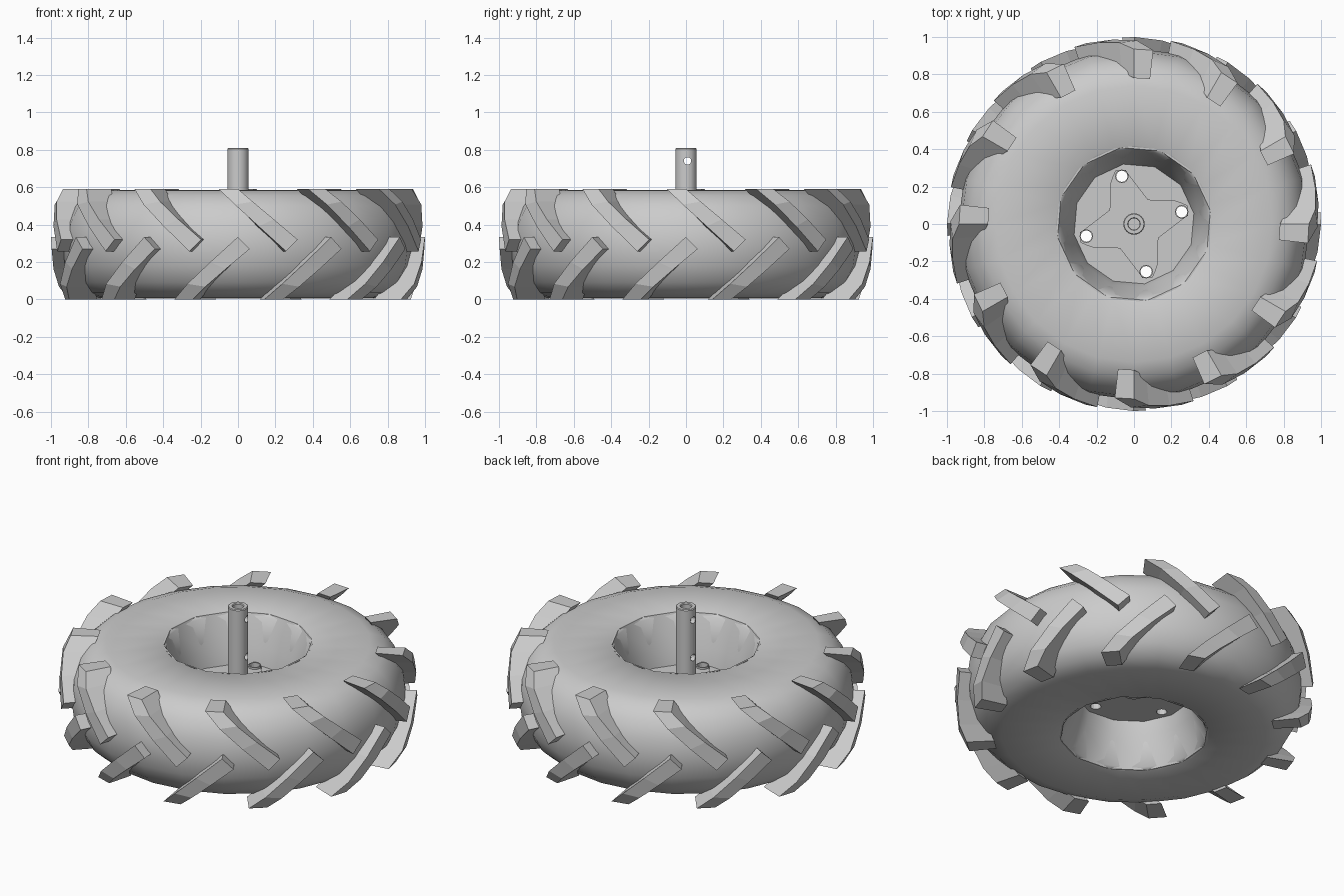
import bpy, bmesh, math
from mathutils import Matrix, Vector

if "Cube" in bpy.data.objects:
    bpy.data.objects.remove(bpy.data.objects["Cube"])

MID = 0.295          # half of the tyre width
TAU = 2 * math.pi


def make_object(name, bm, smooth=None):
    bmesh.ops.recalc_face_normals(bm, faces=bm.faces[:])
    me = bpy.data.meshes.new(name)
    bm.to_mesh(me)
    bm.free()
    ob = bpy.data.objects.new(name, me)
    bpy.context.collection.objects.link(ob)
    if smooth:
        bpy.ops.object.select_all(action='DESELECT')
        ob.select_set(True)
        bpy.context.view_layer.objects.active = ob
        bpy.ops.object.shade_smooth_by_angle(angle=math.radians(smooth))
    return ob


def lathe(name, profile, sides, smooth=None, closed=True, phase=0.0):
    """Revolve (r, z) points around z; closed joins last point to first."""
    bm = bmesh.new()
    rings = []
    for i in range(sides):
        a = TAU * i / sides + phase
        rings.append([bm.verts.new((r * math.cos(a), r * math.sin(a), z)) for r, z in profile])
    n = len(profile)
    for i in range(sides):
        p, q = rings[i], rings[(i + 1) % sides]
        for j in range(n if closed else n - 1):
            k = (j + 1) % n
            bm.faces.new((p[j], q[j], q[k], p[k]))
    bmesh.ops.remove_doubles(bm, verts=bm.verts[:], dist=1e-5)
    bmesh.ops.dissolve_degenerate(bm, edges=bm.edges[:], dist=1e-5)
    return make_object(name, bm, smooth)


def cylinder_into(bm, r, depth, matrix, segs=16):
    bmesh.ops.create_cone(bm, cap_ends=True, segments=segs, radius1=r, radius2=r,
                          depth=depth, matrix=matrix)


def cut(target, cutter):
    m = target.modifiers.new("holes", 'BOOLEAN')
    m.operation = 'DIFFERENCE'
    m.solver = 'EXACT'
    m.object = cutter
    cutter.hide_render = True
    cutter.hide_viewport = True


# Tyre carcass: bulging tread, flat side walls
upper = [(0.40, 0.57), (0.42, 0.585), (0.74, 0.583), (0.82, 0.555), (0.88, 0.50), (0.925, 0.41)]
lower = [(r, 2 * MID - z) for r, z in reversed(upper)]
lathe("tyre", upper + [(0.94, MID)] + lower + [(0.36, 0.15), (0.345, MID), (0.36, 0.44)], 24, 50)

# Tread lugs: slanted bars, mirrored on the lower half and shifted half a step
def lerp_table(z, table):
    for (z0, v0), (z1, v1) in zip(table, table[1:]):
        if z <= z1:
            return v0 + (v1 - v0) * (z - z0) / (z1 - z0)
    return table[-1][1]


OUTER = [(0.25, 1.0), (0.34, 0.998), (0.51, 0.98), (0.59, 0.935)]
INNER = [(0.25, 0.90), (0.45, 0.86), (0.52, 0.82), (0.59, 0.78)]


def add_lug(bm, turn, flip):
    rows = []
    for t in (0.0, 0.25, 0.6, 1.0):
        row = []
        for a0, a1, z1 in ((-0.11, 0.26, 0.257), (0.0, 0.325, 0.32)):
            a = a0 + (a1 - a0) * t + turn
            z = 0.59 + (z1 - 0.59) * t
            pair = [lerp_table(z, INNER), lerp_table(z, OUTER)]
            zz = 2 * MID - z if flip else z
            row.append([bm.verts.new((r * math.cos(a), r * math.sin(a), zz)) for r in pair])
        (li, lo), (ri, ro) = row
        rows.append((li, lo, ro, ri))
    for p, q in zip(rows, rows[1:]):
        for j in range(4):
            k = (j + 1) % 4
            bm.faces.new((p[j], p[k], q[k], q[j]))
    bm.faces.new(rows[0])
    bm.faces.new(rows[-1])


for name, flip, shift in (("upper_lugs", False, 0), ("lower_lugs", True, -TAU / 24)):
    bm = bmesh.new()
    for i in range(12):
        add_lug(bm, i * TAU / 12 - TAU / 4 + shift, flip)
    make_object(name, bm)

# Wheel rim: tapered wall on each side of a centre disc
rim = lathe("wheel_rim", [(0, 0.30), (0.325, 0.30), (0.345, 0.40), (0.415, 0.583), (0.425, 0.583),
                          (0.36, 0.40), (0.34, MID), (0.36, 0.19), (0.425, 0.007), (0.415, 0.007),
                          (0.345, 0.19), (0.325, 0.27), (0, 0.27)], 12, 35, closed=False,
            phase=math.radians(10))

# Hub spider: four-armed plate
bm = bmesh.new()
arm = [(0.13, -0.075), (0.26, 0.025), (0.29, 0.045), (0.285, 0.10), (0.25, 0.115), (0.22, 0.125)]
pts = []
for i in range(4):
    rot = Matrix.Rotation(i * TAU / 4, 3, 'Z')
    pts += [bm.verts.new(rot @ Vector((x, y, 0.295))) for x, y in arm]
face = bm.faces.new(pts)
ext = bmesh.ops.extrude_face_region(bm, geom=[face])
bmesh.ops.translate(bm, vec=(0, 0, 0.025),
                    verts=[v for v in ext["geom"] if isinstance(v, bmesh.types.BMVert)])
spider = make_object("hub_spider", bm)

# Bolt holes through disc and spider
bolts = [Matrix.Rotation(i * TAU / 4, 4, 'Z') @ Matrix.Translation((0.255, 0.065, 0)) for i in range(4)]
bm = bmesh.new()
for m in bolts:
    cylinder_into(bm, 0.03, 0.3, m @ Matrix.Translation((0, 0, 0.3)))
bolt_cutter = make_object("bolt_hole_cutter", bm)
cut(rim, bolt_cutter)
cut(spider, bolt_cutter)

# Raised collars round the bolt holes
for i, m in enumerate(bolts):
    ob = lathe("bolt_collar_%d" % (i + 1), [(0.03, 0.30), (0.036, 0.30), (0.036, 0.332), (0.03, 0.332)], 16, 35)
    ob.matrix_world = m

# Axle sleeve: tube with cross pin holes
sleeve = lathe("axle_sleeve", [(0, 0.26), (0.057, 0.26), (0.057, 0.805), (0.053, 0.81), (0.034, 0.81),
                               (0.03, 0.805), (0.03, 0.32), (0, 0.32)], 24, 35, closed=False)
bm = bmesh.new()
for z in (0.74, 0.51):
    cylinder_into(bm, 0.02, 0.3, Matrix.Translation((0, 0.008, z)) @ Matrix.Rotation(TAU / 4, 4, 'Y'))
cut(sleeve, make_object("pin_hole_cutter", bm))
